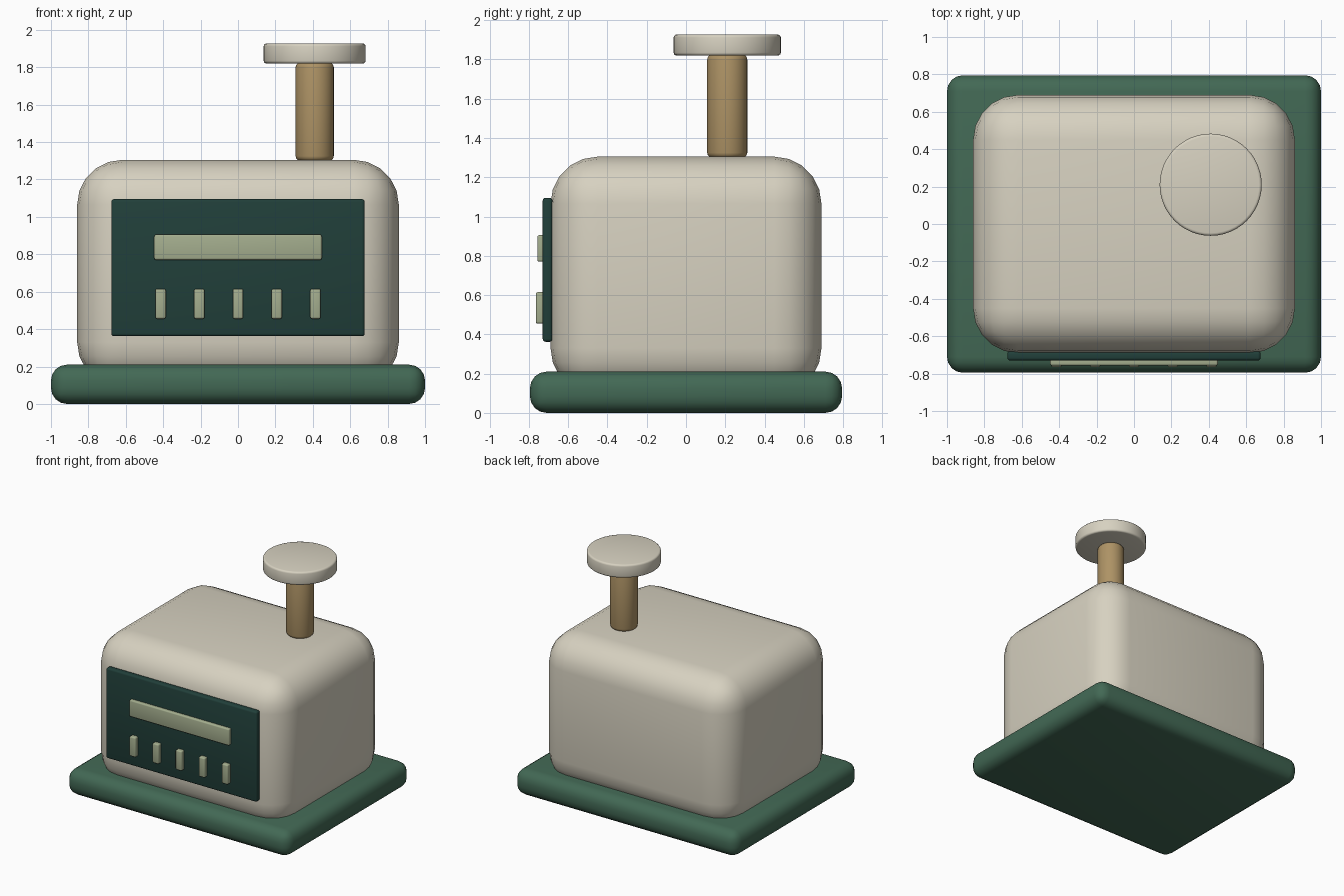
import bpy
from math import radians

cube = bpy.data.objects.get("Cube")
if cube:
    bpy.data.objects.remove(cube, do_unlink=True)


def material(name, rgb):
    mat = bpy.data.materials.new(name)
    mat.use_nodes = True
    mat.diffuse_color = (*rgb, 1)
    bsdf = mat.node_tree.nodes["Principled BSDF"]
    bsdf.inputs["Base Color"].default_value = (*rgb, 1)
    bsdf.inputs["Roughness"].default_value = 0.6
    return mat


cream = material("cream", (0.68, 0.64, 0.53))
green = material("green", (0.055, 0.14, 0.09))
dark_green = material("dark_green", (0.015, 0.05, 0.042))
pale_green = material("pale_green", (0.37, 0.42, 0.27))
tan = material("tan", (0.42, 0.29, 0.13))


def finish(name, mat, bevel, segments):
    """Name, colour, round the edges and smooth the active object."""
    obj = bpy.context.object
    obj.name = obj.data.name = name
    obj.data.materials.append(mat)
    mod = obj.modifiers.new("rounded_edges", "BEVEL")
    mod.width = bevel
    mod.segments = segments
    mod.limit_method = "ANGLE"
    mod.angle_limit = radians(40)
    bpy.ops.object.modifier_apply(modifier=mod.name)
    bpy.ops.object.shade_smooth_by_angle(angle=radians(35))
    return obj


def box(name, low, high, mat, bevel, segments=3):
    centre = [(a + b) / 2 for a, b in zip(low, high)]
    bpy.ops.mesh.primitive_cube_add(size=1, location=centre)
    bpy.context.object.scale = [b - a for a, b in zip(low, high)]
    bpy.ops.object.transform_apply(location=False, rotation=False, scale=True)
    return finish(name, mat, bevel, segments)


def disc(name, x, y, bottom, top, radius, mat, bevel):
    bpy.ops.mesh.primitive_cylinder_add(
        vertices=48, radius=radius, depth=top - bottom,
        location=(x, y, (bottom + top) / 2))
    return finish(name, mat, bevel, 3)


# Base slab and rounded housing sunk into it
box("base", (-1, -0.795, 0), (1, 0.795, 0.21), green, 0.085, 4)
box("housing", (-0.86, -0.69, 0.09), (0.86, 0.69, 1.305), cream, 0.24, 5)

# Front panel with display strip and a row of buttons
box("front_panel", (-0.677, -0.73, 0.362), (0.677, -0.68, 1.095), dark_green, 0.015)
box("display", (-0.448, -0.757, 0.77), (0.448, -0.72, 0.905), pale_green, 0.01)
for i in range(5):
    x = (i - 2) * 0.207
    box(f"button_{i + 1}", (x - 0.028, -0.765, 0.455), (x + 0.028, -0.72, 0.615),
        pale_green, 0.01)

# Plunger on top
disc("plunger_stem", 0.41, 0.21, 1.3, 1.825, 0.102, tan, 0.025)
disc("plunger_cap", 0.41, 0.21, 1.82, 1.927, 0.273, cream, 0.015)
